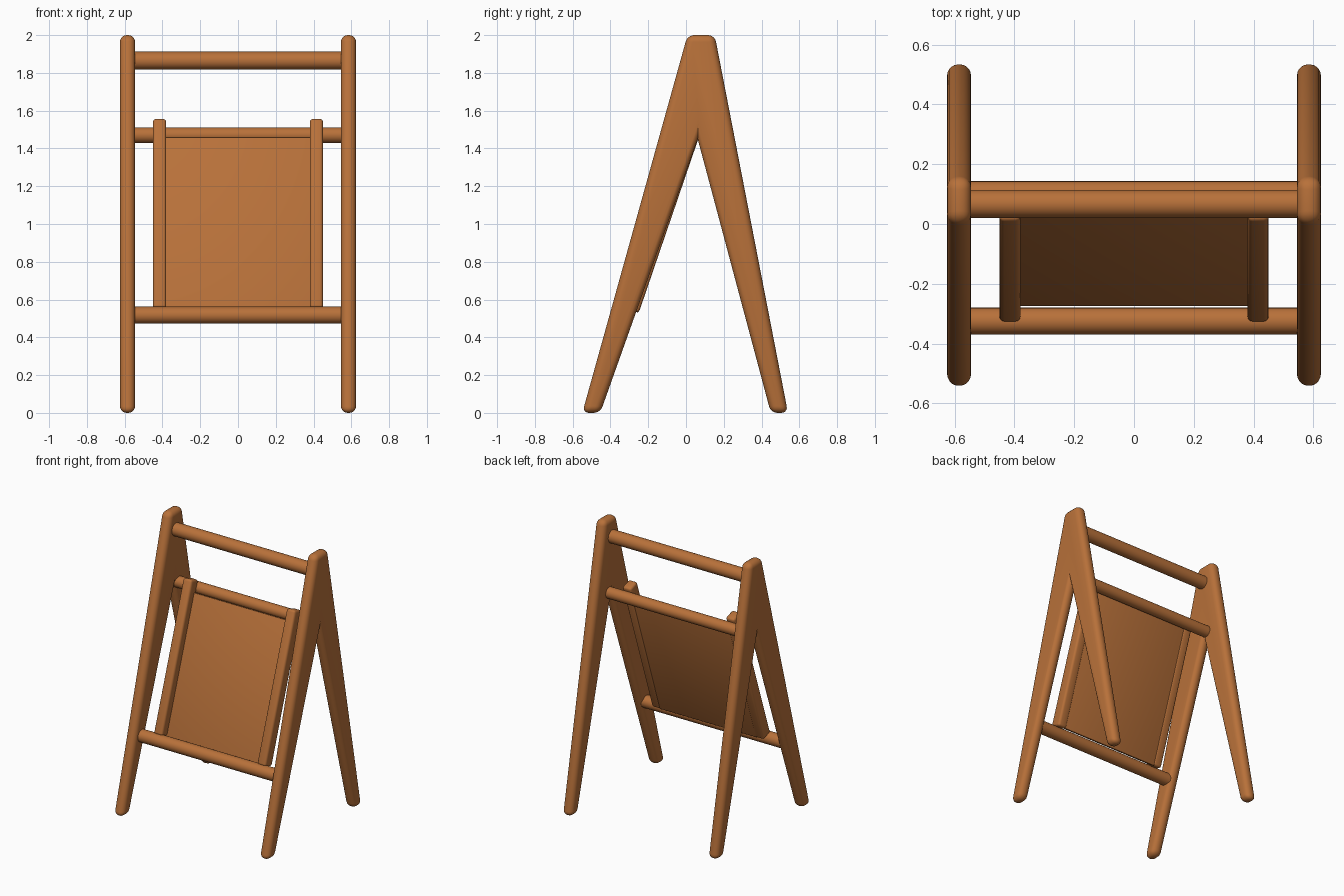
import bpy, bmesh, math
from mathutils import Matrix, Vector

default = bpy.data.objects.get("Cube")
if default:
    bpy.data.objects.remove(default, do_unlink=True)

# One warm wood colour
WOOD = (0.48, 0.165, 0.042, 1)
wood = bpy.data.materials.new("warm_wood")
wood.use_nodes = True
wood.diffuse_color = WOOD
wood.node_tree.nodes["Principled BSDF"].inputs["Base Color"].default_value = WOOD


def finish(bm, name):
    bmesh.ops.recalc_face_normals(bm, faces=bm.faces)
    mesh = bpy.data.meshes.new(name)
    bm.to_mesh(mesh)
    bm.free()
    mesh.materials.append(wood)
    mesh.shade_smooth()
    mesh.set_sharp_from_angle(angle=math.radians(35))
    obj = bpy.data.objects.new(name, mesh)
    bpy.context.collection.objects.link(obj)
    return obj


def side_frame(name, x, thickness=0.08, rounding=0.036):
    """A-shaped side: extruded outline, every edge rounded except the notch."""
    notch = (0.062, 1.45)
    outline = [(-0.549, 0), (-0.454, 0), notch, (0.449, 0), (0.54, 0),
               (0.152, 2), (0.008, 2)]
    bm = bmesh.new()
    face = bm.faces.new([bm.verts.new((x - thickness / 2, y, z)) for y, z in outline])
    out = bmesh.ops.extrude_face_region(bm, geom=[face], use_keep_orig=True)
    moved = [v for v in out["geom"] if isinstance(v, bmesh.types.BMVert)]
    bmesh.ops.translate(bm, verts=moved, vec=(thickness, 0, 0))
    bmesh.ops.recalc_face_normals(bm, faces=bm.faces)
    peak = Vector(notch)
    edges = [e for e in bm.edges
             if any((v.co.yz - peak).length > 0.01 for v in e.verts)]
    bmesh.ops.bevel(bm, geom=edges, offset=rounding, segments=5, profile=0.5,
                    affect='EDGES', clamp_overlap=True)
    return finish(bm, name)


def crossbar(name, y, z, radius, length=1.12):
    bm = bmesh.new()
    turn = Matrix.Translation((0, y, z)) @ Matrix.Rotation(math.pi / 2, 4, 'Y')
    bmesh.ops.create_cone(bm, cap_ends=True, segments=32, radius1=radius,
                          radius2=radius, depth=length, matrix=turn)
    return finish(bm, name)


# Slope of the board: its back surface runs between these two heights
LOW, HIGH = Vector((0, -0.25, 0.53)), Vector((0, 0.065, 1.45))
TILT = -math.atan2(HIGH.y - LOW.y, HIGH.z - LOW.z)


def slanted_box(name, x, width, depth, start, end, inset, rounding):
    """Box lying along the slope; start and end are distances from LOW."""
    bm = bmesh.new()
    bmesh.ops.create_cube(bm, size=1)
    bmesh.ops.scale(bm, vec=(width, depth, end - start), verts=bm.verts)
    bmesh.ops.bevel(bm, geom=bm.edges[:], offset=rounding, segments=3,
                    profile=0.5, affect='EDGES')
    bmesh.ops.translate(bm, vec=(x, -depth / 2 - inset, (start + end) / 2), verts=bm.verts)
    bm.transform(Matrix.Translation(LOW) @ Matrix.Rotation(TILT, 4, 'X'))
    return finish(bm, name)


# Side frames and board rails, mirrored left and right
for side, sign in (("left", 1), ("right", -1)):
    side_frame(side + "_leg_frame", sign * 0.585)
    slanted_box(side + "_board_rail", sign * 0.415, 0.07, 0.085, 0, 1.06, 0, 0.016)

# Crossbars
crossbar("top_crossbar", 0.067, 1.865, 0.047)
crossbar("middle_crossbar", 0.102, 1.47, 0.041)
crossbar("lower_crossbar", -0.325, 0.517, 0.045)

# Flat board between the rails
slanted_box("board", 0, 0.78, 0.022, 0, (HIGH - LOW).length, 0.004, 0.003)
